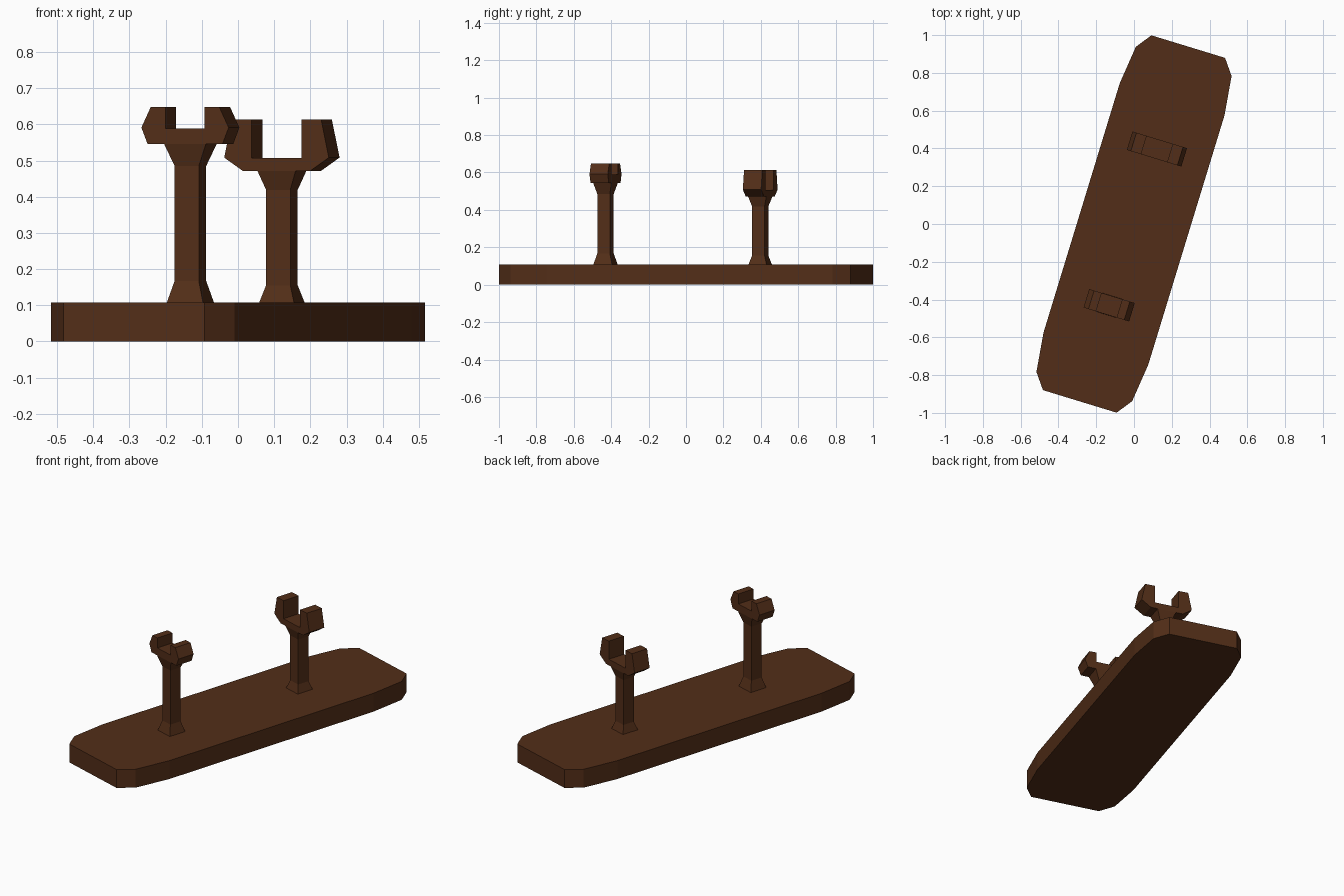
import bpy, bmesh, math
from mathutils import Matrix

if "Cube" in bpy.data.objects:
    bpy.data.objects.remove(bpy.data.objects["Cube"])

TURN = Matrix.Rotation(math.radians(-17), 4, 'Z')
wood = bpy.data.materials.new("dark_wood")
wood.diffuse_color = (0.085, 0.027, 0.009, 1)
wood.use_nodes = True
wood.node_tree.nodes["Principled BSDF"].inputs["Base Color"].default_value = wood.diffuse_color


def finish(name, bm, v=0.0):
    """Turn the bmesh into an object placed at distance v along the base."""
    bmesh.ops.recalc_face_normals(bm, faces=bm.faces)
    me = bpy.data.meshes.new(name)
    bm.to_mesh(me)
    bm.free()
    me.materials.append(wood)
    ob = bpy.data.objects.new(name, me)
    bpy.context.collection.objects.link(ob)
    ob.matrix_world = TURN @ Matrix.Translation((0, v, 0))


def prism(name, points, offset, v=0.0):
    """Extrude a closed outline by the offset vector."""
    bm = bmesh.new()
    face = bm.faces.new([bm.verts.new(p) for p in points])
    top = bmesh.ops.extrude_face_region(bm, geom=[face])
    bmesh.ops.translate(bm, vec=offset,
                        verts=[g for g in top["geom"] if isinstance(g, bmesh.types.BMVert)])
    finish(name, bm, v)


def post(name, rings, v):
    """Stack rectangular rings (half width, half depth, height)."""
    bm = bmesh.new()
    loops = [[bm.verts.new((sx * w, sy * d, z))
              for sx, sy in ((-1, -1), (1, -1), (1, 1), (-1, 1))] for w, d, z in rings]
    for a, b in zip(loops, loops[1:]):
        for i in range(4):
            j = (i + 1) % 4
            bm.faces.new((a[i], a[j], b[j], b[i]))
    bm.faces.new(loops[0][::-1])
    bm.faces.new(loops[-1])
    finish(name, bm, v)


def fork(name, half, v, depth=0.102):
    """Mirror a half profile (x, z) into a cradle and extrude it."""
    profile = half + [(-x, z) for x, z in reversed(half)]
    prism(name, [(x, -depth / 2, z) for x, z in profile], (0, depth, 0), v)


# Base board with chamfered ends
corner = [(0.29, 0.69), (0.265, 0.90), (0.204, 0.982)]
end = corner + [(-x, y) for x, y in reversed(corner)]
outline = end + [(-x, -y) for x, y in end]
prism("base", [(x, y, 0) for x, y in outline], (0, 0, 0.108))

# Front post and cradle (taller, narrower)
post("front_post", [(0.052, 0.052, 0.108), (0.035, 0.035, 0.167),
                    (0.035, 0.035, 0.485), (0.06, 0.051, 0.545)], -0.45)
fork("front_cradle", [(0.108, 0.545), (0.126, 0.591), (0.099, 0.648),
                      (0.057, 0.648), (0.057, 0.589)], -0.45)

# Rear post and cradle (shorter, wider)
post("rear_post", [(0.05, 0.05, 0.108), (0.035, 0.035, 0.155),
                   (0.035, 0.035, 0.419), (0.055, 0.051, 0.471)], 0.415)
fork("rear_cradle", [(0.097, 0.471), (0.151, 0.508), (0.129, 0.613),
                     (0.072, 0.613), (0.072, 0.507)], 0.415)
